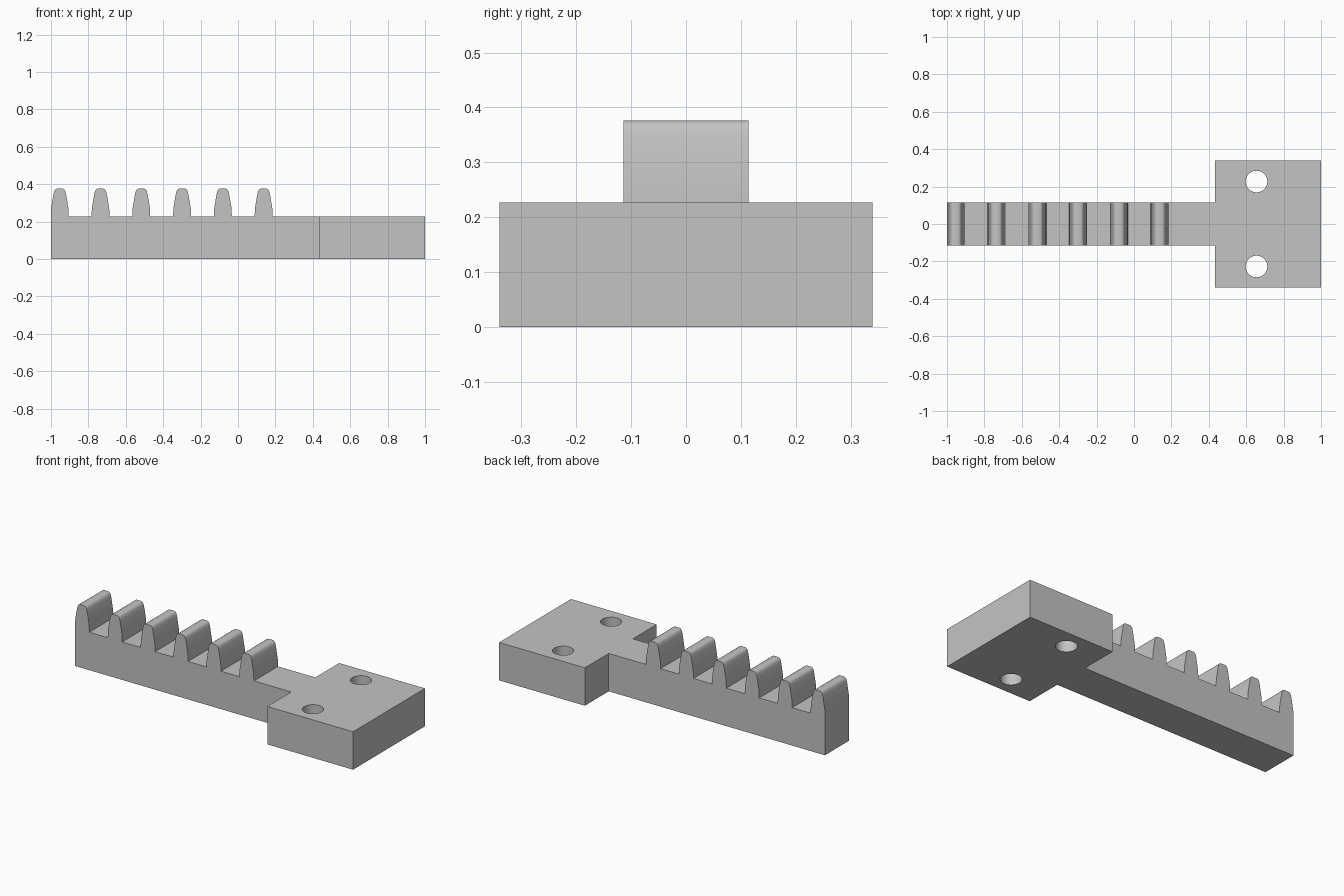
import bpy
import bmesh
import math

cube = bpy.data.objects.get("Cube")
if cube:
    bpy.data.objects.remove(cube, do_unlink=True)

grey = bpy.data.materials.new("light_grey")
grey.use_nodes = True
colour = (0.55, 0.55, 0.55, 1)
grey.diffuse_color = colour
grey.node_tree.nodes["Principled BSDF"].inputs["Base Color"].default_value = colour

HEIGHT = 0.227       # thickness of bar and plate
BAR = 0.114          # half width of the bar
PLATE = 0.34         # half width of the plate
PLATE_X = 0.432      # where the plate begins


def prism(name, outline, offset):
    """Extrude a closed outline of 3D points along an offset."""
    bm = bmesh.new()
    face = bm.faces.new([bm.verts.new(p) for p in outline])
    ext = bmesh.ops.extrude_face_region(bm, geom=[face])
    moved = [v for v in ext["geom"] if isinstance(v, bmesh.types.BMVert)]
    bmesh.ops.translate(bm, vec=offset, verts=moved)
    bmesh.ops.recalc_face_normals(bm, faces=bm.faces)
    mesh = bpy.data.meshes.new(name)
    bm.to_mesh(mesh)
    bm.free()
    mesh.materials.append(grey)
    obj = bpy.data.objects.new(name, mesh)
    bpy.context.collection.objects.link(obj)
    return obj


def combine(target, other, operation):
    """Apply a boolean and discard the second solid."""
    bpy.context.view_layer.objects.active = target
    mod = target.modifiers.new(operation.lower(), "BOOLEAN")
    mod.operation = operation
    mod.solver = "EXACT"
    mod.object = other
    bpy.ops.object.modifier_apply(modifier=mod.name)
    bpy.data.objects.remove(other, do_unlink=True)


# Rounded tooth flank: half width and height, from root to tip
flank = [(0.048, HEIGHT), (0.0465, 0.27), (0.040, 0.31), (0.034, 0.345),
         (0.030, 0.362), (0.025, 0.371), (0.017, 0.376)]

# Toothed bar drawn as one side profile
profile = [(-1, 0)]
for i in range(6):
    centre = -0.953 + 0.218 * i
    tooth = [(centre - w, z) for w, z in flank]
    tooth += [(centre + w, z) for w, z in reversed(flank)]
    profile += [(max(x, -1), z) for x, z in tooth]
profile += [(PLATE_X + 0.02, HEIGHT), (PLATE_X + 0.02, 0)]
bar = prism("toothed_bar", [(x, -BAR, z) for x, z in profile], (0, 2 * BAR, 0))

# Mounting plate
corners = [(PLATE_X, -PLATE), (1, -PLATE), (1, PLATE), (PLATE_X, PLATE)]
rack = prism("toothed_rack", [(x, y, 0) for x, y in corners], (0, 0, HEIGHT))
combine(rack, bar, "UNION")

# Screw holes
for side in (-1, 1):
    ring = [math.tau * k / 32 for k in range(32)]
    cutter = prism("hole_cutter",
                   [(0.655 + 0.058 * math.cos(a),
                     side * 0.227 + 0.058 * math.sin(a), -0.1) for a in ring],
                   (0, 0, 0.5))
    cutter.hide_render = True
    combine(rack, cutter, "DIFFERENCE")

# Smooth rounded surfaces, crisp edges
bpy.ops.object.select_all(action="DESELECT")
rack.select_set(True)
bpy.context.view_layer.objects.active = rack
bpy.ops.object.shade_smooth_by_angle(angle=math.radians(40))
